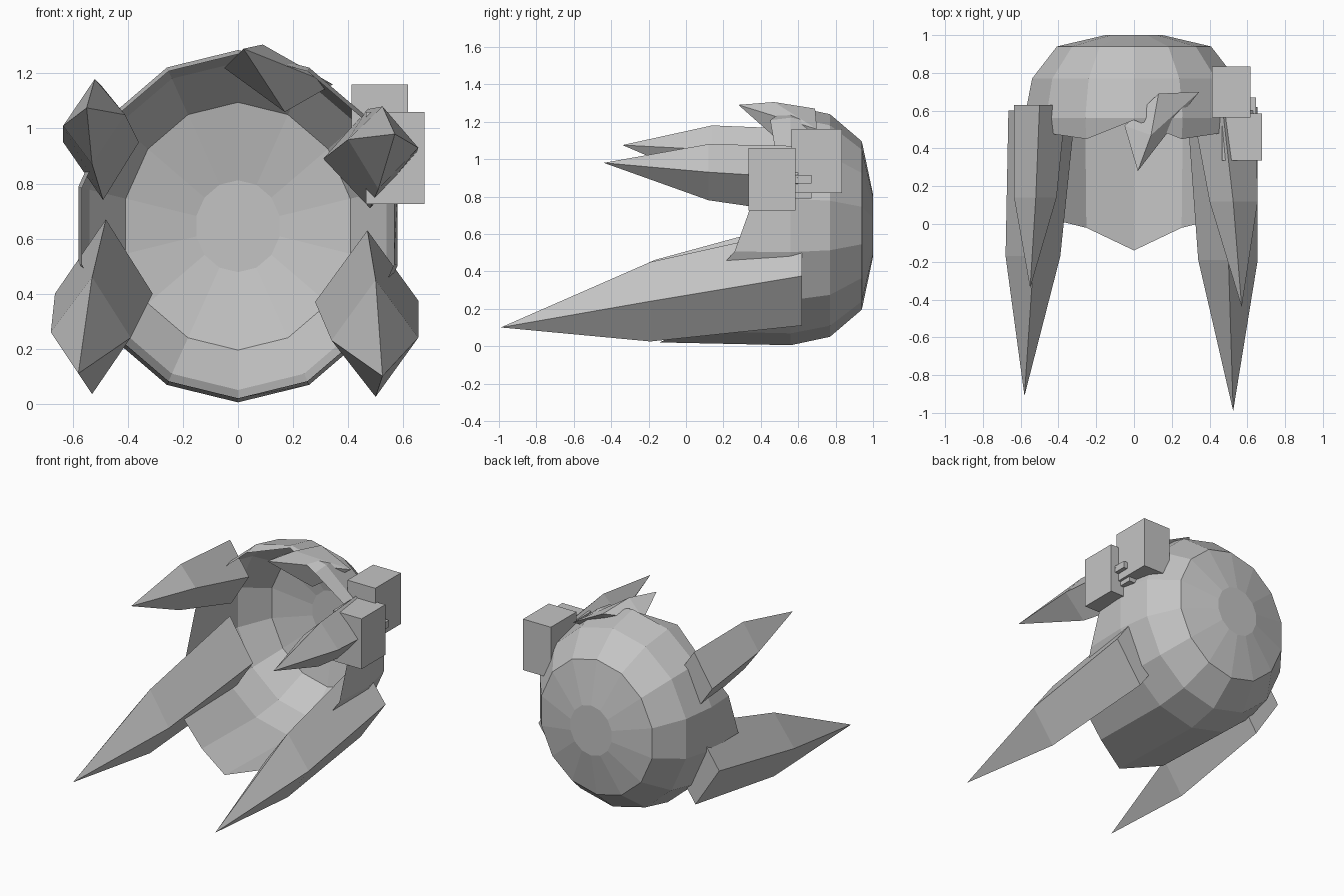
import bpy, bmesh
from math import sin, cos, pi

cube = bpy.data.objects.get("Cube")
if cube:
    bpy.data.objects.remove(cube)

grey = bpy.data.materials.new("light_grey")
grey.use_nodes = True
tone = (0.55, 0.55, 0.55, 1)
grey.diffuse_color = tone
grey.node_tree.nodes["Principled BSDF"].inputs["Base Color"].default_value = tone


def finish(name, bm):
    bmesh.ops.recalc_face_normals(bm, faces=bm.faces[:])
    mesh = bpy.data.meshes.new(name)
    bm.to_mesh(mesh)
    bm.free()
    mesh.materials.append(grey)
    obj = bpy.data.objects.new(name, mesh)
    bpy.context.collection.objects.link(obj)
    return obj


def loft(name, rings, cap_start=False, cap_end=False, tip=None):
    """Skin a list of closed rings, with optional caps or a leading tip."""
    bm = bmesh.new()
    loops = [[bm.verts.new(p) for p in ring] for ring in rings]
    n = len(loops[0])
    for a, b in zip(loops, loops[1:]):
        for i in range(n):
            j = (i + 1) % n
            bm.faces.new((a[i], a[j], b[j], b[i]))
    if tip:
        t = bm.verts.new(tip)
        for i in range(n):
            bm.faces.new((t, loops[0][i], loops[0][(i + 1) % n]))
    if cap_start:
        bm.faces.new(loops[0])
    if cap_end:
        bm.faces.new(loops[-1])
    return finish(name, bm)


# Hollow shell: closed back, jagged front rim that reaches furthest at the bottom
SIDES = 14
CENTRE_Z = 0.645


def shell_ring(radius, depths):
    ring = []
    for i in range(SIDES):
        a = 2 * pi * i / SIDES
        y = depths[min(i, SIDES - i)]
        ring.append((0.93 * radius * sin(a), y, CENTRE_Z - radius * cos(a)))
    return ring


rim = [-0.14, -0.02, 0.03, 0.26, 0.36, 0.48, 0.45, 0.55]
profile = [(0.64, 0.56), (0.595, 0.77), (0.45, 0.94), (0.167, 1.0)]
rings = [shell_ring(0.625, rim)]
rings += [shell_ring(r, [y] * 8) for r, y in profile]
loft("shell", rings, cap_end=True)


# Four-sided spikes: tip, widest ring and back ring
def diamond(y, top, outer, bottom, inner):
    return [(x, y, z) for x, z in (top, outer, bottom, inner)]


loft("lower_left_spike", [
    diamond(-0.19, (0.50, 0.45), (0.655, 0.24), (0.50, 0.025), (0.34, 0.23)),
    diamond(0.62, (0.47, 0.63), (0.655, 0.375), (0.47, 0.11), (0.28, 0.37)),
], cap_end=True, tip=(0.525, -0.99, 0.10))

loft("lower_right_spike", [
    diamond(-0.17, (-0.53, 0.46), (-0.68, 0.26), (-0.53, 0.035), (-0.39, 0.24)),
    diamond(0.60, (-0.48, 0.67), (-0.665, 0.40), (-0.49, 0.13), (-0.31, 0.40)),
], cap_end=True, tip=(-0.58, -0.91, 0.11))

loft("upper_left_spike", [
    diamond(0.12, (0.525, 1.08), (0.655, 0.93), (0.51, 0.78), (0.40, 0.96)),
    diamond(0.60, (0.47, 1.07), (0.645, 0.90), (0.48, 0.71), (0.31, 0.89)),
], cap_end=True, tip=(0.57, -0.44, 0.98))

loft("upper_right_spike", [
    diamond(0.14, (-0.52, 1.18), (-0.635, 1.01), (-0.53, 0.87), (-0.41, 1.05)),
    diamond(0.63, (-0.50, 1.16), (-0.635, 0.95), (-0.49, 0.74), (-0.36, 0.95)),
], cap_end=True, tip=(-0.55, -0.34, 1.075))


# Broken shard on top of the shell
bm = bmesh.new()
for p in ((0.02, 0.28, 1.29), (0.09, 0.47, 1.305), (-0.05, 0.52, 1.22),
          (0.17, 0.54, 1.06), (0.13, 0.69, 1.27), (0.345, 0.70, 1.16)):
    bm.verts.new(p)
bmesh.ops.convex_hull(bm, input=bm.verts[:])
finish("top_shard", bm)


# Boxes on the left shoulder and the small bars that hold them
def block(name, low, high):
    bm = bmesh.new()
    bmesh.ops.create_cube(bm, size=1)
    for v in bm.verts:
        v.co = [a + (c + 0.5) * (b - a) for a, b, c in zip(low, high, v.co)]
    finish(name, bm)


block("rear_box", (0.412, 0.565, 0.82), (0.617, 0.835, 1.16))
block("front_box", (0.465, 0.335, 0.725), (0.677, 0.585, 1.06))
block("upper_bar", (0.50, 0.55, 0.87), (0.645, 0.67, 0.915))
block("lower_bar", (0.48, 0.55, 0.79), (0.60, 0.67, 0.83))
